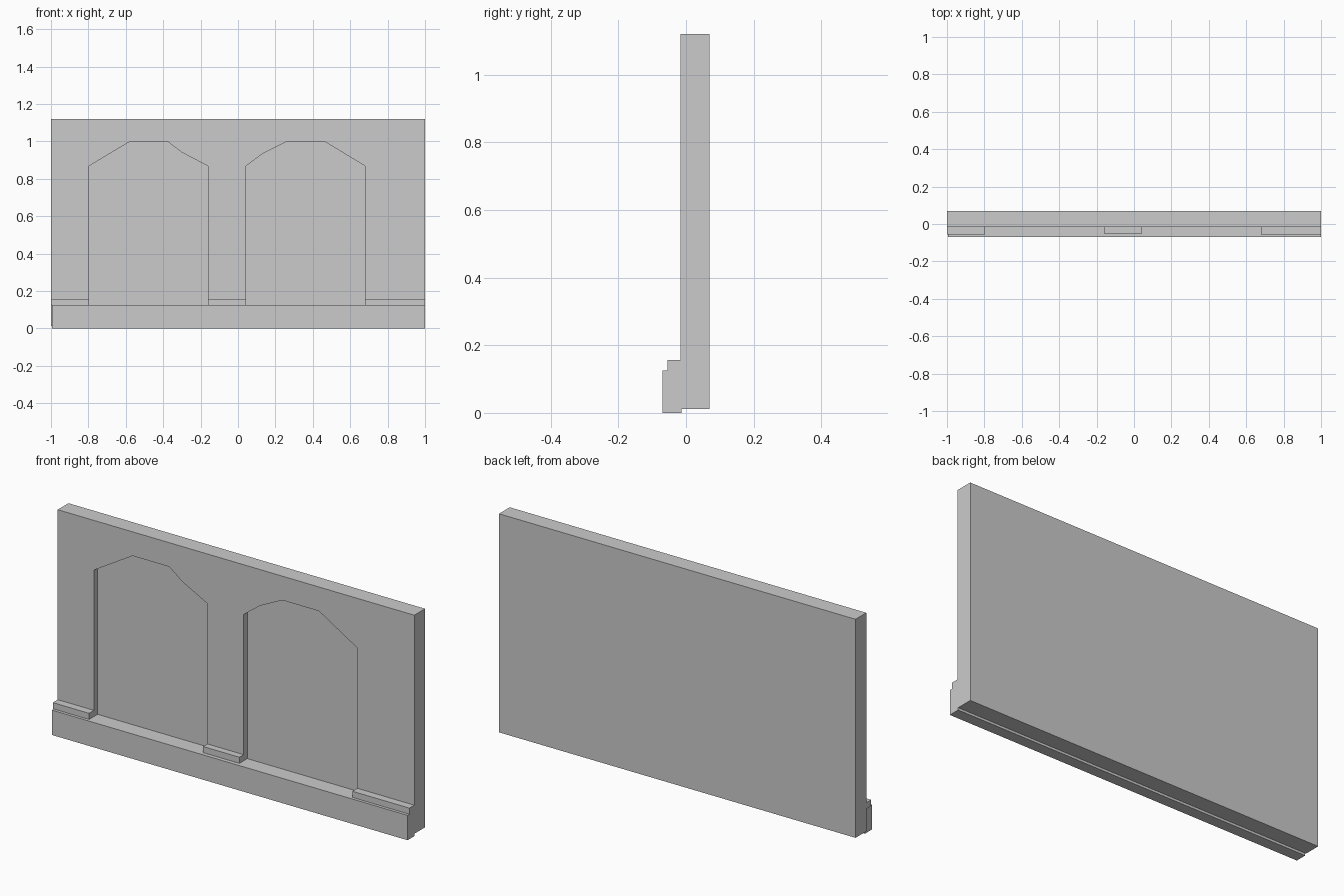
import bpy
import bmesh

if "Cube" in bpy.data.objects:
    bpy.data.objects.remove(bpy.data.objects["Cube"])


def prism(name, outline, y0, y1):
    """Extrude an (x, z) outline from y0 to y1."""
    bm = bmesh.new()
    face = bm.faces.new([bm.verts.new((x, y0, z)) for x, z in outline])
    ext = bmesh.ops.extrude_face_region(bm, geom=[face])
    moved = [v for v in ext["geom"] if isinstance(v, bmesh.types.BMVert)]
    bmesh.ops.translate(bm, vec=(0, y1 - y0, 0), verts=moved)
    bmesh.ops.recalc_face_normals(bm, faces=bm.faces)
    mesh = bpy.data.meshes.new(name)
    bm.to_mesh(mesh)
    bm.free()
    obj = bpy.data.objects.new(name, mesh)
    bpy.context.collection.objects.link(obj)
    return obj


def box(name, x0, x1, y0, y1, z0, z1):
    return prism(name, [(x0, z0), (x1, z0), (x1, z1), (x0, z1)], y0, y1)


FRONT, BACK, RECESS = -0.016, 0.07, 0.013
SILL = 0.126

# Wall slab
wall = box("wall", -1, 1, FRONT, BACK, 0.012, 1.12)

# Two shallow arched recesses, the arch heads slightly irregular
arches = [
    [(-0.797, SILL), (-0.16, SILL), (-0.16, 0.868), (-0.30, 0.941),
     (-0.375, 0.998), (-0.58, 0.998), (-0.797, 0.868)],
    [(0.043, SILL), (0.68, SILL), (0.68, 0.868), (0.465, 0.998),
     (0.26, 0.998), (0.134, 0.936), (0.043, 0.868)],
]
for outline in arches:
    cutter = prism("arch_cutter", outline, -0.1, RECESS)
    cutter.hide_render = True
    mod = wall.modifiers.new("arch_recess", 'BOOLEAN')
    mod.operation = 'DIFFERENCE'
    mod.solver = 'EXACT'
    mod.object = cutter
    bpy.context.view_layer.objects.active = wall
    bpy.ops.object.modifier_apply(modifier=mod.name)
    bpy.data.objects.remove(cutter)

# Base plinth along the foot of the wall
box("plinth", -0.995, 1, -0.07, -0.013, 0, SILL)

# Ledge blocks at the foot of each pier
for name, x0, x1, y0 in [("left_ledge", -1, -0.797, -0.055),
                         ("middle_ledge", -0.16, 0.043, -0.05),
                         ("right_ledge", 0.68, 1, -0.055)]:
    box(name, x0, x1, y0, FRONT, SILL, 0.157)
